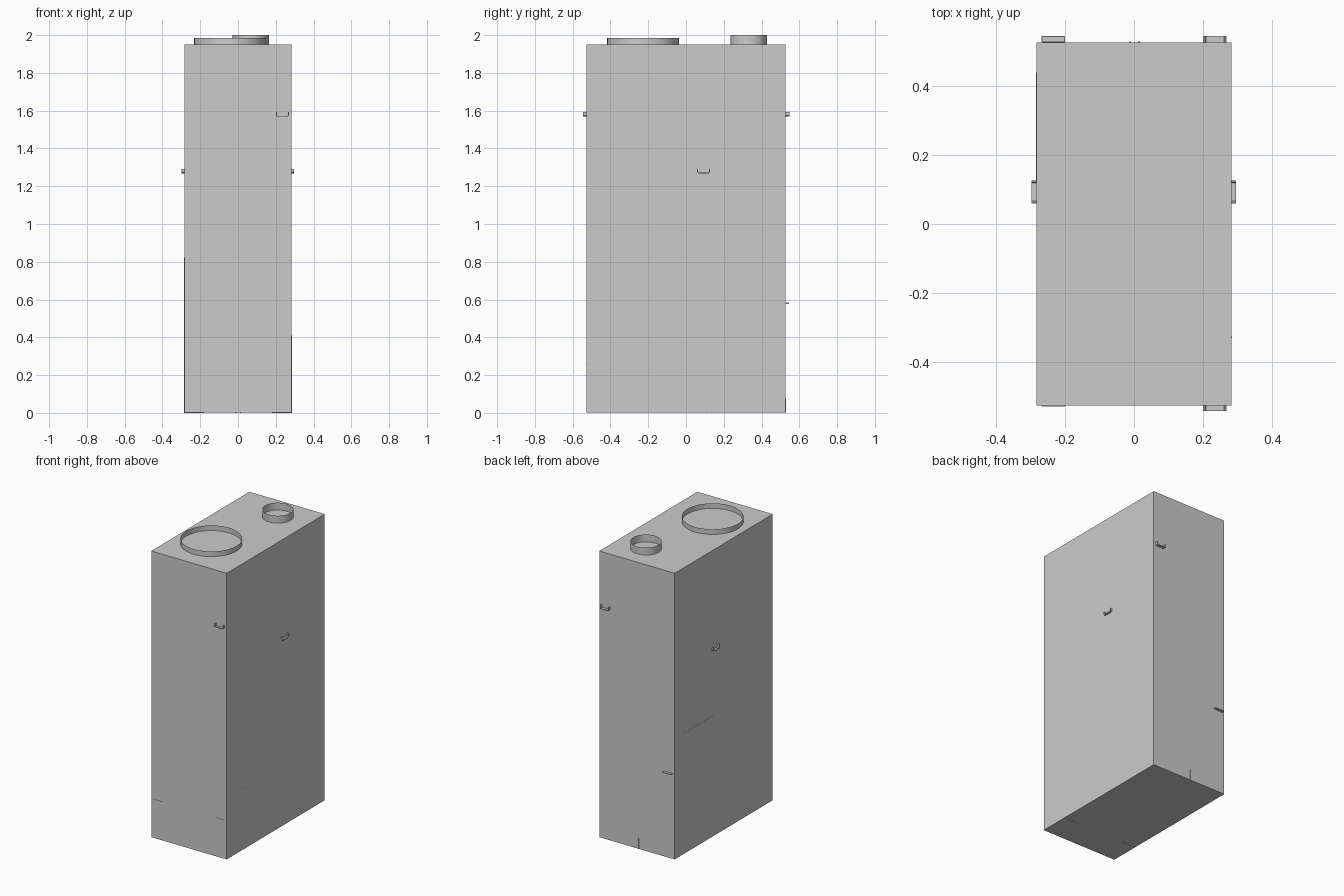
import bpy, math

if "Cube" in bpy.data.objects:
    bpy.data.objects.remove(bpy.data.objects["Cube"])

HX, HY, TOP = 0.284, 0.528, 1.95


def box(name, x, y, z):
    """Box from (min, max) ranges."""
    bpy.ops.mesh.primitive_cube_add(size=1)
    o = bpy.context.object
    o.name = name
    o.location = [(r[0] + r[1]) / 2 for r in (x, y, z)]
    o.scale = [r[1] - r[0] for r in (x, y, z)]
    bpy.ops.object.transform_apply(location=True, rotation=True, scale=True)
    return o


def collar(name, x, y, r, top):
    """Open, thin duct collar standing on the roof."""
    bpy.ops.mesh.primitive_cylinder_add(
        vertices=48, radius=r, depth=top - TOP, end_fill_type='NOTHING',
        location=(x, y, (top + TOP) / 2))
    bpy.context.object.name = name
    bpy.ops.object.shade_smooth_by_angle()


def handle(name, loc, angle, depth=0.016):
    """U-shaped pull: profile in the wall plane, extruded outwards (local -y)."""
    w, h, t, c = 0.034, 0.012, 0.005, 0.006
    outline = [(-w, h), (-w, -h + c), (-w + c, -h), (w - c, -h), (w, -h + c), (w, h),
               (w - t, h), (w - t, -h + c + 0.002), (w - c - 0.002, -h + t),
               (-w + c + 0.002, -h + t), (-w + t, -h + c + 0.002), (-w + t, h)]
    n = len(outline)
    verts = [(x, y, z) for y in (0, -depth) for x, z in outline]
    faces = [tuple(range(n))[::-1], tuple(range(n, 2 * n))]
    faces += [(i, (i + 1) % n, n + (i + 1) % n, n + i) for i in range(n)]
    me = bpy.data.meshes.new(name)
    me.from_pydata(verts, [], faces)
    o = bpy.data.objects.new(name, me)
    bpy.context.collection.objects.link(o)
    o.location = loc
    o.rotation_euler.z = math.radians(angle)


# Cabinet
box("cabinet", (-HX, HX), (-HY, HY), (0.001, TOP))

# Roof collars
collar("large_duct_collar", -0.042, -0.227, 0.19, 1.985)
collar("small_duct_collar", 0.068, 0.332, 0.096, 2.0)

# Pull handles on all four walls
handle("right_handle", (HX, 0.093, 1.28), 90, 0.012)
handle("left_handle", (-HX, 0.093, 1.28), -90, 0.014)
handle("front_handle", (0.235, -HY, 1.58), 0)
handle("back_handle", (0.235, HY, 1.58), 180, 0.019)

# Low back ledge with rounded outer edges
ledge = box("back_ledge", (-0.269, -0.2), (HY, HY + 0.018), (0.576, 0.584))
bev = ledge.modifiers.new("bevel", 'BEVEL')
bev.width, bev.segments = 0.003, 2

# Thin seams and strips
box("right_seam", (HX, HX + 0.001), (-0.331, -0.327), (0, 0.41))
box("left_seam", (-HX - 0.001, -HX), (0.108, 0.112), (0, 0.82))
box("left_top_seam", (-HX - 0.001, -HX), (0.11, 0.44), (0.819, 0.822))
for s, side in ((-1, "left"), (1, "right")):
    box(side + "_base_strip", sorted((s * 0.18, s * HX)), (-0.331, -0.327), (0, 0.001))
    box(side + "_front_slot_trim", sorted((s * 0.2, s * 0.269)),
        (-HY - 0.002, -HY), (0.262, 0.265))
for x in (-0.012, 0.014):
    box("back_rail", (x - 0.003, x + 0.003), (HY, HY + 0.002), (0, 0.075))
